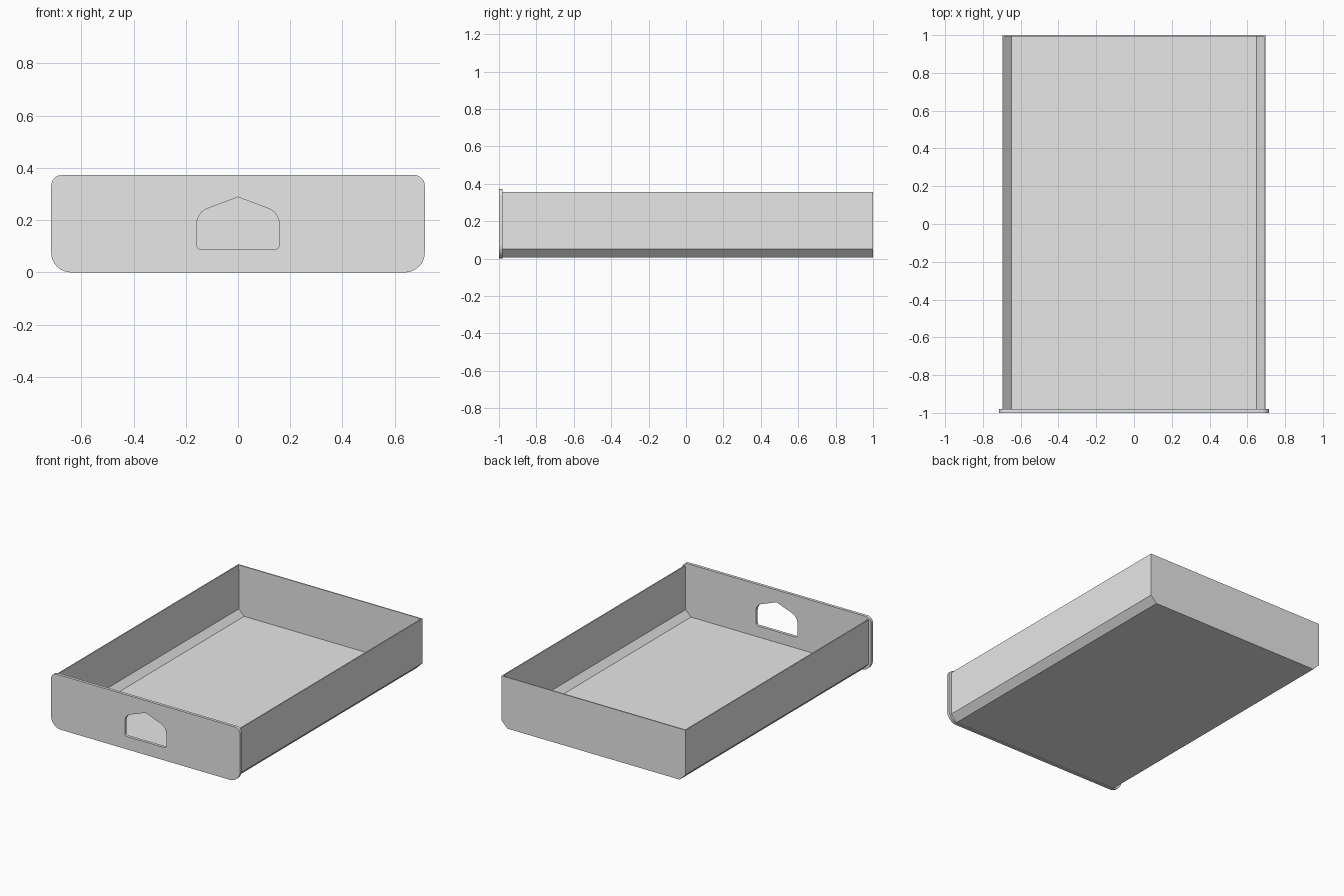
import bpy, bmesh, math
from mathutils import Vector

default_cube = bpy.data.objects.get("Cube")
if default_cube:
    bpy.data.objects.remove(default_cube, do_unlink=True)

grey = bpy.data.materials.new("light_grey")
grey.use_nodes = True
colour = (0.8, 0.8, 0.8, 1)
grey.diffuse_color = colour
grey.node_tree.nodes["Principled BSDF"].inputs["Base Color"].default_value = colour


def fillet(corners, steps=8):
    """Round each (x, z, radius) corner of a closed outline."""
    outline = []
    for i, (x, z, radius) in enumerate(corners):
        p = Vector((x, z))
        if radius == 0:
            outline.append(p)
            continue
        a = (Vector(corners[i - 1][:2]) - p).normalized()
        b = (Vector(corners[(i + 1) % len(corners)][:2]) - p).normalized()
        half = a.angle(b) / 2
        centre = p + (a + b).normalized() * radius / math.sin(half)
        start = p + a * radius / math.tan(half) - centre
        end = p + b * radius / math.tan(half) - centre
        for k in range(steps + 1):
            outline.append(centre + start.lerp(end, k / steps).normalized() * radius)
    return outline


def mirrored(right_half, apex=()):
    """Complete a right half, listed from bottom to top, with its left half."""
    left = [(-x, z, r) for x, z, r in reversed(right_half)]
    return list(right_half) + list(apex) + left


def add_loop(curve, points):
    spline = curve.splines.new('POLY')
    spline.points.add(len(points) - 1)
    for target, p in zip(spline.points, points):
        target.co = (p.x, p.y, 0, 1)
    spline.use_cyclic_u = True


# Front panel: rounded plate with a gabled handle opening
panel_thickness = 0.02
curve = bpy.data.curves.new("front_panel", 'CURVE')
curve.dimensions = '2D'
curve.fill_mode = 'BOTH'
curve.extrude = panel_thickness / 2
add_loop(curve, fillet(mirrored([(0.715, 0, 0.075), (0.715, 0.372, 0.04)])))
add_loop(curve, fillet(mirrored([(0.157, 0.088, 0.015), (0.157, 0.229, 0.06)],
                                [(0, 0.288, 0)])))
panel = bpy.data.objects.new("front_panel", curve)
panel.rotation_euler.x = math.pi / 2
panel.location.y = -1 + panel_thickness / 2
bpy.context.collection.objects.link(panel)
bpy.ops.object.select_all(action='DESELECT')
panel.select_set(True)
bpy.context.view_layer.objects.active = panel
bpy.ops.object.convert(target='MESH')
panel = bpy.context.view_layer.objects.active
panel.data.materials.clear()
panel.data.materials.append(grey)

# Tray: chamfered channel closed at the back, thickened inward
half_profile = [(0.652, 0.005), (0.697, 0.05), (0.697, 0.355)]
profile = [(-x, z) for x, z in reversed(half_profile)] + half_profile
bm = bmesh.new()
front = [bm.verts.new((x, -1 + panel_thickness, z)) for x, z in profile]
back = [bm.verts.new((x, 1, z)) for x, z in profile]
for i in range(len(profile) - 1):
    bm.faces.new((front[i], back[i], back[i + 1], front[i + 1]))
bm.faces.new(back[::-1])
mesh = bpy.data.meshes.new("tray_body")
bm.to_mesh(mesh)
bm.free()
mesh.materials.append(grey)
tray = bpy.data.objects.new("tray_body", mesh)
bpy.context.collection.objects.link(tray)
shell = tray.modifiers.new("wall_thickness", 'SOLIDIFY')
shell.thickness = 0.008
shell.offset = -1
shell.use_even_offset = True
